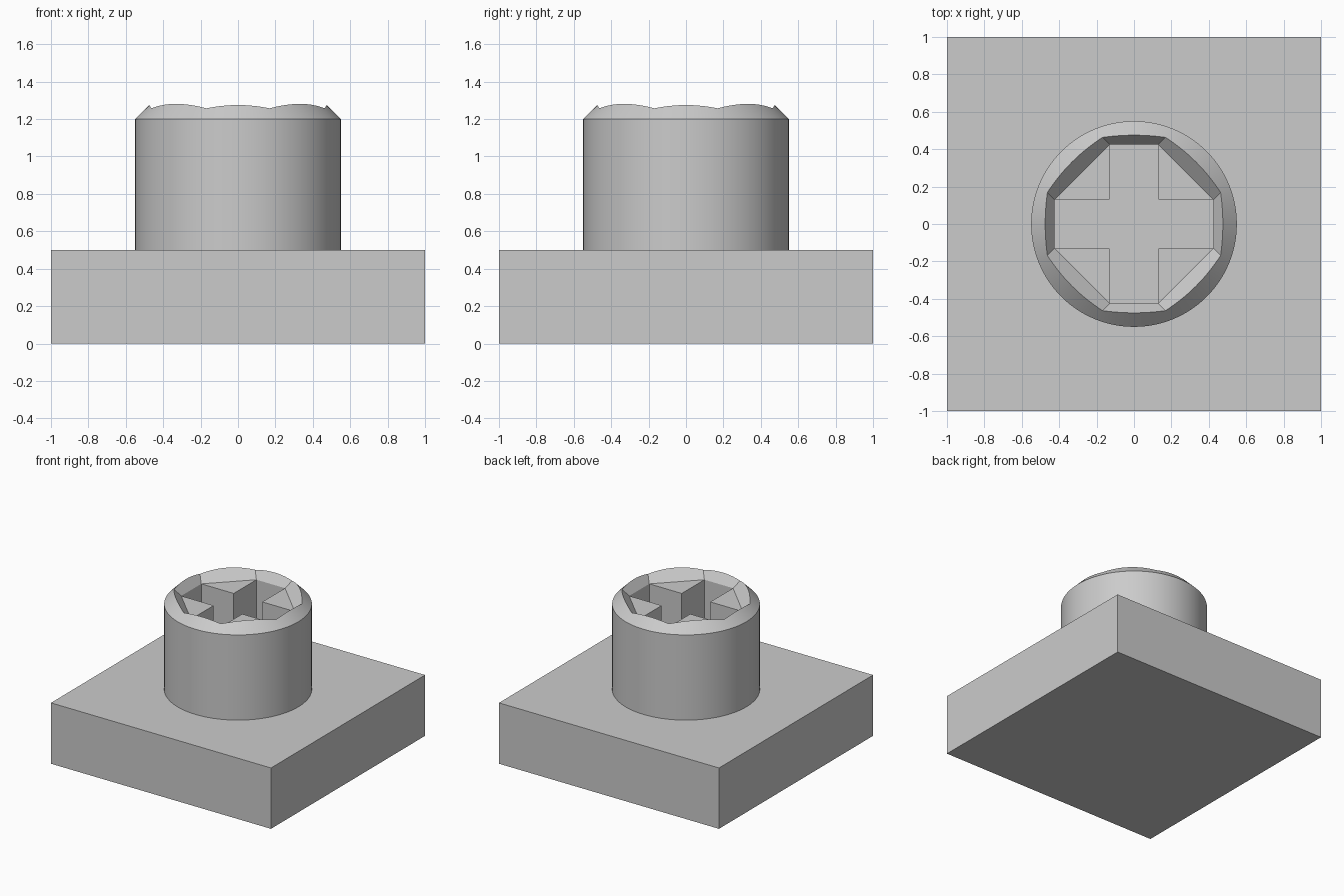
import bpy
import bmesh
from math import cos, sin, pi, radians

cube = bpy.data.objects.get("Cube")
if cube:
    bpy.data.objects.remove(cube, do_unlink=True)

grey = bpy.data.materials.new("light grey")
grey.use_nodes = True
grey.diffuse_color = (0.6, 0.6, 0.6, 1)
grey.node_tree.nodes["Principled BSDF"].inputs["Base Color"].default_value = (0.6, 0.6, 0.6, 1)


def loft(name, layers):
    """Solid through stacked (outline, z) layers, capped at both ends."""
    bm = bmesh.new()
    rings = [[bm.verts.new((x, y, z)) for x, y in outline] for outline, z in layers]
    for low, high in zip(rings, rings[1:]):
        n = len(low)
        for i in range(n):
            j = (i + 1) % n
            bm.faces.new((low[i], low[j], high[j], high[i]))
    bm.faces.new(rings[0][::-1])
    bm.faces.new(rings[-1])
    mesh = bpy.data.meshes.new(name)
    bm.to_mesh(mesh)
    bm.free()
    mesh.materials.append(grey)
    obj = bpy.data.objects.new(name, mesh)
    bpy.context.collection.objects.link(obj)
    return obj


def circle(r, n=96):
    return [(r * cos(2 * pi * i / n), r * sin(2 * pi * i / n)) for i in range(n)]


def four_fold(points):
    """Repeat the points at each quarter turn."""
    out = []
    for _ in range(4):
        out += points
        points = [(-y, x) for x, y in points]
    return out


def octagon(a, b):
    return four_fold([(b, -a), (b, a)])


def cross(a, b):
    return four_fold([(b, -a), (b, a), (a, a)])


# Square base block
block = four_fold([(1, 1)])
loft("base_block", [(block, 0), (block, 0.5)])

# Round stud with a chamfered rim
stud = loft("stud", [(circle(0.55), 0.5), (circle(0.55), 1.2), (circle(0.43), 1.32)])

# Flared octagonal mouth and cross-shaped socket cut into the stud
mouth = loft("mouth_cutter", [(octagon(0.13, 0.425), 1.2), (octagon(0.23, 0.525), 1.35)])
socket = loft("socket_cutter", [(cross(0.13, 0.425), 0.4), (cross(0.13, 0.425), 1.25)])
for cutter in (mouth, socket):
    cutter.hide_render = True
    cutter.hide_set(True)
    cut = stud.modifiers.new(cutter.name, "BOOLEAN")
    cut.operation = "DIFFERENCE"
    cut.solver = "EXACT"
    cut.object = cutter

# Apply the cuts, then smooth the round wall while keeping the edges sharp
bpy.ops.object.select_all(action="DESELECT")
stud.select_set(True)
bpy.context.view_layer.objects.active = stud
for name in [m.name for m in stud.modifiers]:
    bpy.ops.object.modifier_apply(modifier=name)
bpy.ops.object.shade_smooth_by_angle(angle=radians(25))
for cutter in (mouth, socket):
    bpy.data.objects.remove(cutter, do_unlink=True)
